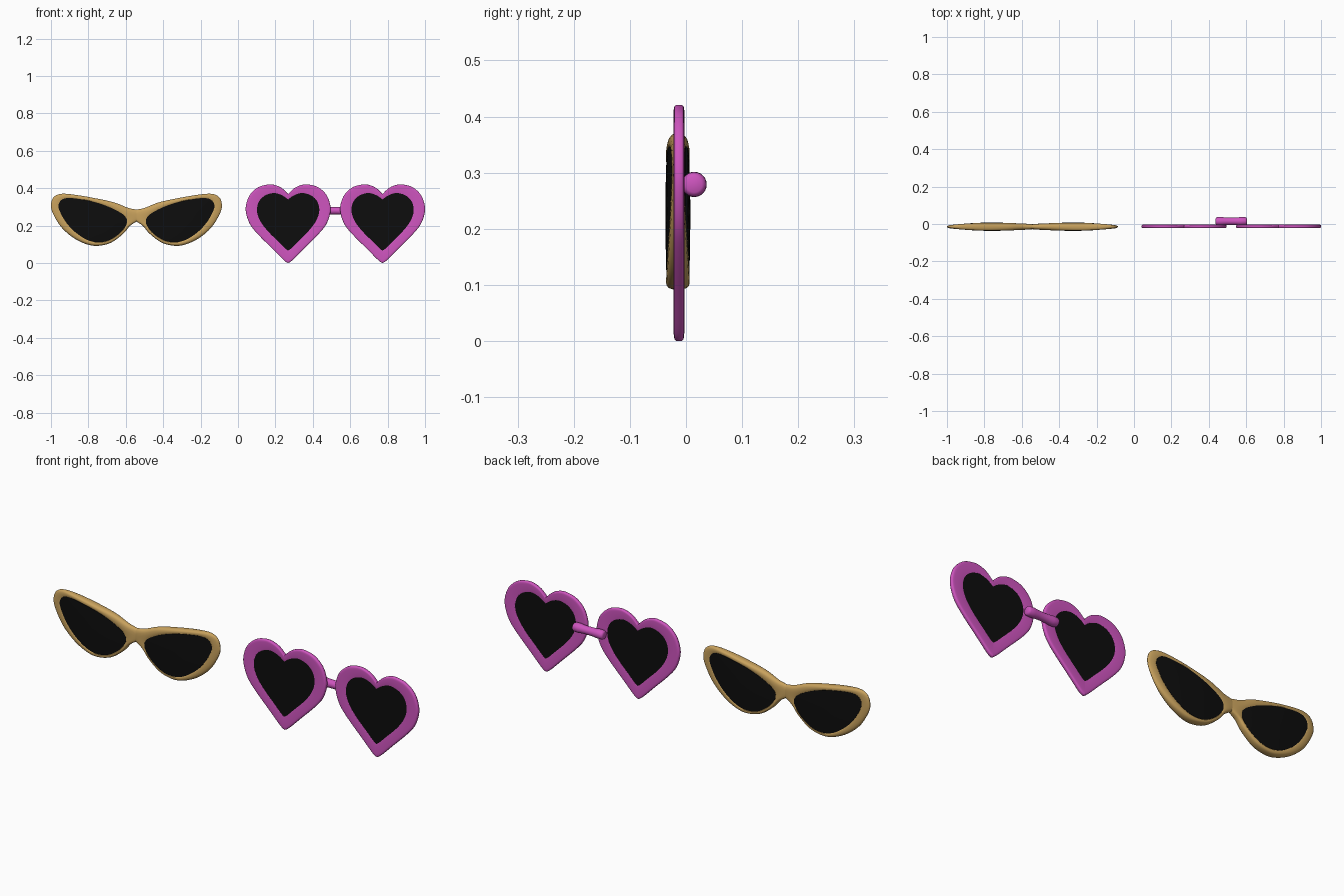
import bpy, bmesh, math

if "Cube" in bpy.data.objects:
    bpy.data.objects.remove(bpy.data.objects["Cube"])

S = 187.0   # drawing units per model unit for the traced profiles


def material(name, rgb):
    m = bpy.data.materials.new(name)
    m.diffuse_color = (*rgb, 1)
    m.use_nodes = True
    m.node_tree.nodes["Principled BSDF"].inputs["Base Color"].default_value = m.diffuse_color
    return m


GOLD = material("gold", (0.58, 0.36, 0.11))
PINK = material("pink", (0.62, 0.09, 0.52))
BLACK = material("black", (0.004, 0.004, 0.004))


def smooth(pts, n, closed):
    """Catmull-Rom interpolation, n steps per span."""
    c = len(pts)
    get = (lambda i: pts[i % c]) if closed else (lambda i: pts[max(0, min(c - 1, i))])
    out = []
    for i in range(c if closed else c - 1):
        p = [get(i + k) for k in (-1, 0, 1, 2)]
        for j in range(n):
            t = j / n
            out.append(tuple(0.5 * (2 * b + (d - a) * t + (2 * a - 5 * b + 4 * d - e) * t * t
                                    + (3 * b - a - 3 * d + e) * t ** 3)
                             for a, b, d, e in zip(*p)))
    return out if closed else out + [pts[-1]]


def skin(bm, rings, loop=False, cap=False):
    vs = [[bm.verts.new(p) for p in r] for r in rings]
    n = len(vs[0])
    for a, b in zip(vs, vs[1:] + vs[:1] if loop else vs[1:]):
        for i in range(n):
            bm.faces.new((a[i], a[(i + 1) % n], b[(i + 1) % n], b[i]))
    if cap:
        bm.faces.new(vs[0])
        bm.faces.new(vs[-1])


def finish(name, bm, mat, angle=40):
    bmesh.ops.recalc_face_normals(bm, faces=bm.faces)
    me = bpy.data.meshes.new(name)
    bm.to_mesh(me)
    bm.free()
    ob = bpy.data.objects.new(name, me)
    bpy.context.collection.objects.link(ob)
    me.materials.append(mat)
    bpy.ops.object.select_all(action='DESELECT')
    ob.select_set(True)
    bpy.context.view_layer.objects.active = ob
    bpy.ops.object.shade_smooth_by_angle(angle=math.radians(angle))
    return ob


def double_sided(outer, inner, profile, depth, place):
    """Rings front then back, stepping from outer to inner outline."""
    def ring(f, k, side):
        pts = [(a[0] + (b[0] - a[0]) * f, a[1] + (b[1] - a[1]) * f) for a, b in zip(outer, inner)]
        return [place(x, side * k * depth(x), z) for x, z in pts]
    return [ring(f, k, -1) for f, k in profile] + [ring(f, k, 1) for f, k in reversed(profile)]


def build(name, mat, outer, inner, profile, depth, places, lens=False):
    bm = bmesh.new()
    for place in places:
        skin(bm, double_sided(outer, inner, profile, depth, place), loop=not lens, cap=False)
    if lens:
        # the dome shrinks to a centre point on both faces
        bmesh.ops.remove_doubles(bm, verts=bm.verts, dist=1e-5)
        half = bmesh.new()
        half.free()
    finish(name, bm, mat)


def lens_build(name, outline, centre, profile, depth, places):
    bm = bmesh.new()
    middle = [centre] * len(outline)
    for place in places:
        rings = double_sided(outline, middle, profile, depth, place)
        h = len(rings) // 2
        skin(bm, rings[h:] + rings[:h], cap=True)   # back centre -> rim -> front centre
    finish(name, bm, BLACK)


# Cat-eye glasses: half outlines, relative to the bridge centre
cat_out = [(-4, 219), (6, 226), (13, 234), (25, 243), (38, 246.3), (49, 245), (62, 239), (74, 229),
           (82, 217), (85.5, 207), (83, 198), (75, 194.3), (60, 195.5), (40, 199), (22, 203), (8, 208.5), (-4, 211.5)]
cat_in = [(9.5, 222), (10.5, 226), (17, 234), (28, 241), (39, 242.7), (50, 240), (62, 232), (71, 222),
          (76.5, 212), (78, 206), (75, 200.5), (68, 198.6), (55, 200), (39, 203.5), (25, 208.5), (14, 214.5), (10, 219)]


def trace(pts):
    return [(x / S, (263.5 - z) / S) for x, z in pts]


def cat_depth(x):
    d = abs(x) - 0.22
    return 0.021 - d * d * (0.007 / 0.0484 if d < 0 else 0.014 / 0.0562)


c_out = smooth(trace(cat_out), 5, True)
c_in = smooth(trace(cat_in), 5, True)
cat_places = [lambda x, y, z, s=s: (-0.543 + s * x, y - 0.0145, z) for s in (1, -1)]
build("cat_eye_frame", GOLD, c_out, c_in,
      [(0, 0.2), (0.05, 0.5), (0.15, 0.76), (0.35, 0.95), (0.6, 1), (0.9, 0.99), (1, 0.9)],
      cat_depth, cat_places)
lens_build("cat_eye_lenses", c_in, (0.235, 0.23),
           [(0, 0.96), (0.2, 1.0), (0.45, 1.03), (0.7, 1.05), (0.95, 1.06)], cat_depth, cat_places)

# Heart glasses: right half outlines, notch to tip
heart_out = [(0, 194.5), (6, 188.8), (13, 185.6), (20, 185), (30, 187.8), (38, 195), (42, 205),
             (42, 214), (38, 225), (30, 235), (15, 250), (4, 261), (0, 263.5)]
heart_in = [(0, 200), (5, 196.4), (11, 194), (16, 193.7), (23, 196), (28.5, 201), (31, 208),
            (30.5, 215), (27, 223), (20, 232), (10, 242), (3, 249), (0, 251)]


def heart(pts):
    right = smooth(trace(pts), 5, False)
    return right + [(-x, z) for x, z in right[-2:0:-1]]


h_out, h_in = heart(heart_out), heart(heart_in)
heart_places = [lambda x, y, z, c=c: (c + x, y - 0.0125, z) for c in (0.268, 0.773)]
build("heart_frames", PINK, h_out, h_in,
      [(0, 0.5), (0.04, 0.82), (0.12, 0.97), (0.25, 1), (0.9, 1), (1, 0.9)],
      lambda x: 0.0095, heart_places)
lens_build("heart_lenses", h_in, (0, 0.24), [(0, 0.85), (0.5, 0.85), (0.95, 0.85)],
           lambda x: 0.0095, heart_places)

# Bar bridging the hearts at the back
bm = bmesh.new()
half = [(0.084, 0.014), (0.081, 0.019), (0.074, 0.022), (0.05, 0.0225), (0.03, 0.020)]
rings = []
for x, r in [(-x, r) for x, r in half] + [(0, 0.0195)] + half[::-1]:
    rings.append([(0.52 + x, 0.0145 + r * math.cos(a), 0.279 + r * math.sin(a))
                  for a in [i * math.tau / 24 for i in range(24)]])
skin(bm, rings, cap=True)
finish("heart_bridge", bm, PINK, 50)
